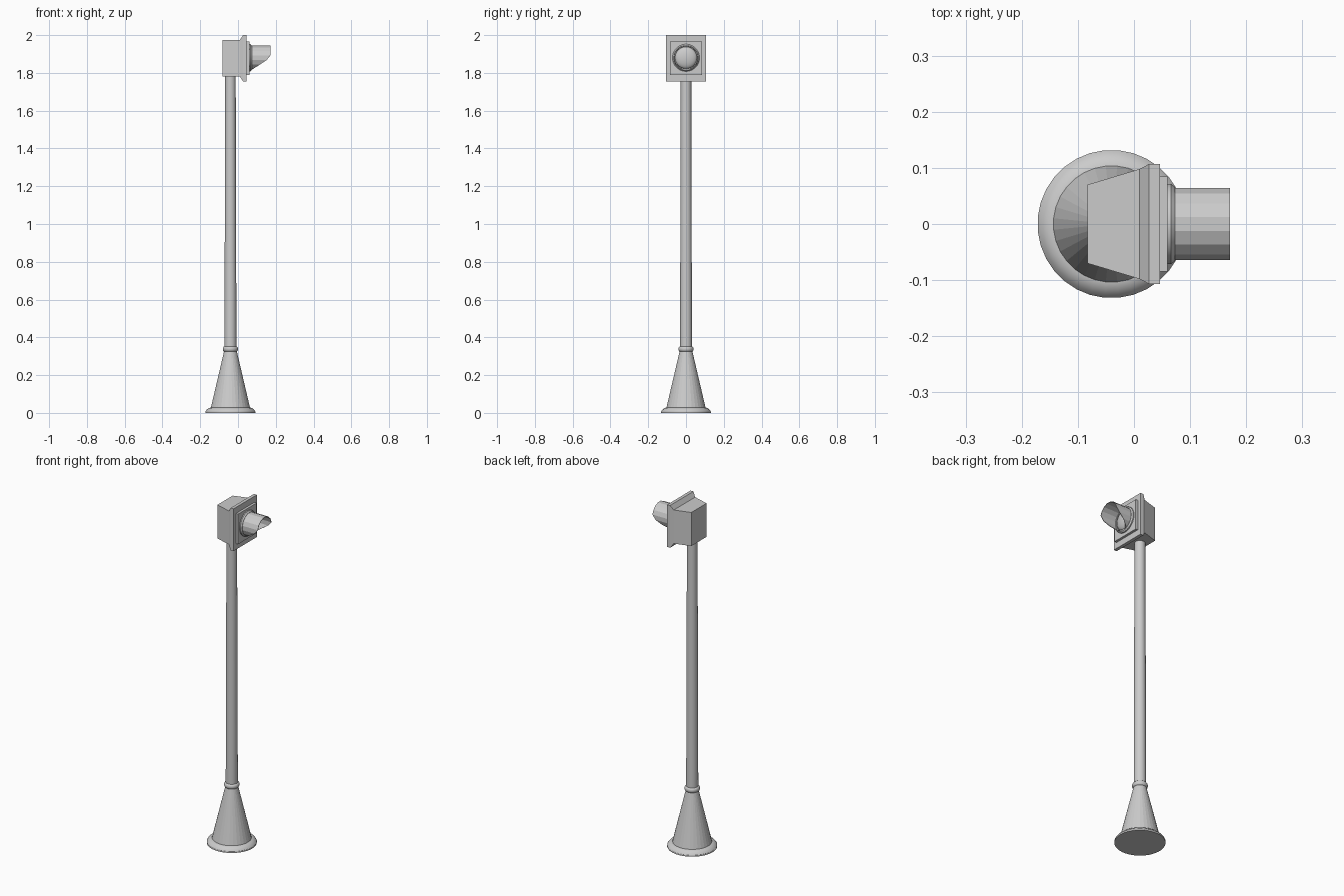
import bpy, bmesh, math
from mathutils import Matrix

if "Cube" in bpy.data.objects:
    bpy.data.objects.remove(bpy.data.objects["Cube"])

grey = bpy.data.materials.new("light_grey")
grey.use_nodes = True
COLOUR = (0.6, 0.6, 0.6, 1)
grey.diffuse_color = COLOUR
grey.node_tree.nodes["Principled BSDF"].inputs["Base Color"].default_value = COLOUR

POLE_X = -0.04
LAMP_Z = 1.88


def finish(name, bm, smooth=None):
    bmesh.ops.recalc_face_normals(bm, faces=bm.faces)
    mesh = bpy.data.meshes.new(name)
    bm.to_mesh(mesh)
    bm.free()
    mesh.materials.append(grey)
    obj = bpy.data.objects.new(name, mesh)
    bpy.context.collection.objects.link(obj)
    if smooth:
        bpy.ops.object.select_all(action='DESELECT')
        obj.select_set(True)
        bpy.context.view_layer.objects.active = obj
        bpy.ops.object.shade_smooth_by_angle(angle=math.radians(smooth))
    return obj


def bridge(bm, rings, cap_start=True, cap_end=True):
    n = len(rings[0])
    for a, b in zip(rings, rings[1:]):
        for i in range(n):
            j = (i + 1) % n
            bm.faces.new((a[i], a[j], b[j], b[i]))
    if cap_start:
        bm.faces.new(rings[0])
    if cap_end:
        bm.faces.new(rings[-1])


def turned(name, profile, matrix, sides=32, smooth=None, caps=(True, True)):
    """Lathe a (radius, height) profile about local z."""
    bm = bmesh.new()
    rings = []
    for r, h in profile:
        angles = [math.tau * (i + 0.5) / sides for i in range(sides)]
        rings.append([bm.verts.new((r * math.cos(a), r * math.sin(a), h)) for a in angles])
    bridge(bm, rings, *caps)
    bm.transform(matrix)
    return finish(name, bm, smooth)


def boxed(name, sections):
    """Loft rectangles given as (x, half width, bottom, top)."""
    bm = bmesh.new()
    rings = [[bm.verts.new(p) for p in ((x, -w, lo), (x, w, lo), (x, w, hi), (x, -w, hi))]
             for x, w, lo, hi in sections]
    bridge(bm, rings)
    return finish(name, bm)


upright = Matrix.Translation((POLE_X, 0, 0))
forward = Matrix.Translation((0, 0, LAMP_Z)) @ Matrix.Rotation(math.pi / 2, 4, 'Y')

# Foot, pole and collar
turned("base_flange", [(0.132, 0), (0.132, 0.008), (0.126, 0.017), (0.116, 0.025), (0.104, 0.029)],
       upright, smooth=30)
turned("base_cone", [(0.104, 0.028), (0.033, 0.33)], upright)
turned("pole", [(0.032, 0.32), (0.028, 1.79)], upright, sides=24, smooth=30)
collar = [(0.031 + 0.01 * math.sin(math.pi * i / 8), 0.338 - 0.014 * math.cos(math.pi * i / 8))
          for i in range(9)]
turned("pole_collar", collar, upright, smooth=40)

# Signal housing with flared front frame
boxed("housing", [(-0.083, 0.07, 1.78, 1.975), (0.01, 0.098, 1.78, 1.975),
                  (0.027, 0.107, 1.755, 2.0), (0.046, 0.107, 1.755, 2.0)])
boxed("front_panel", [(0.045, 0.085, 1.79, 1.965), (0.06, 0.085, 1.79, 1.965)])

# Lens seat and domed lens
turned("lens_ring", [(0.072, 0.058), (0.072, 0.066), (0.066, 0.073), (0.058, 0.073), (0.058, 0.06)],
       forward, smooth=30)
dome = [(0.058 * math.cos(t), 0.062 + 0.022 * math.sin(t))
        for t in (math.pi / 2 * i / 8 for i in range(8))]
turned("lens", dome + [(0.001, 0.084)], forward, smooth=60)

# Visor tube, its lower half cut back towards the panel
bm = bmesh.new()
SIDES, R = 16, 0.065
back, front = [], []
for i in range(SIDES):
    a = math.tau * (i + 0.5) / SIDES
    y, z = R * math.cos(a), R * math.sin(a)
    reach = 0.171 + min(0, z) / R * 0.1
    back.append(bm.verts.new((0.06, y, LAMP_Z + z)))
    front.append(bm.verts.new((reach, y, LAMP_Z + z)))
bridge(bm, [back, front], False, False)
visor = finish("visor", bm)
shell = visor.modifiers.new("thickness", 'SOLIDIFY')
shell.thickness = 0.003
shell.offset = -1
